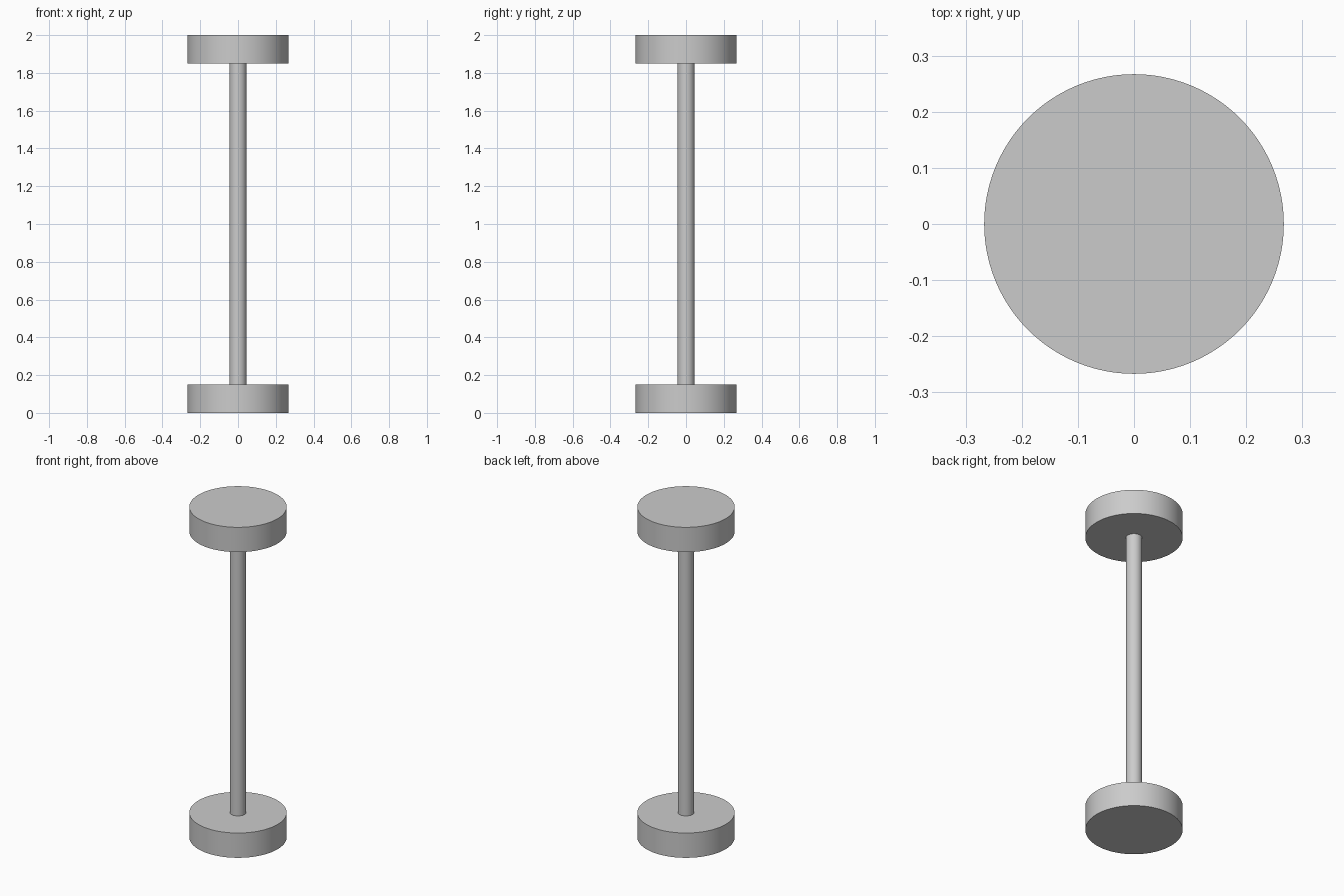
import bpy
import math

cube = bpy.data.objects.get("Cube")
if cube:
    bpy.data.objects.remove(cube, do_unlink=True)

# Single grey finish
grey = bpy.data.materials.new("grey")
grey.use_nodes = True
colour = (0.6, 0.6, 0.6, 1)
grey.diffuse_color = colour
grey.node_tree.nodes["Principled BSDF"].inputs["Base Color"].default_value = colour


def add_cylinder(name, radius, bottom, top, sides):
    bpy.ops.mesh.primitive_cylinder_add(
        vertices=sides, radius=radius, depth=top - bottom,
        location=(0, 0, (bottom + top) / 2))
    part = bpy.context.object
    part.name = name
    part.data.materials.append(grey)
    bpy.ops.object.shade_smooth_by_angle(angle=math.radians(30))
    return part


HEIGHT = 2.0
DISC_HEIGHT = 0.15
DISC_RADIUS = 0.267

# Matching discs at both ends, joined by a thin pole
add_cylinder("base_disc", DISC_RADIUS, 0, DISC_HEIGHT, 96)
add_cylinder("top_disc", DISC_RADIUS, HEIGHT - DISC_HEIGHT, HEIGHT, 96)
add_cylinder("pole", 0.045, DISC_HEIGHT, HEIGHT - DISC_HEIGHT, 48)
